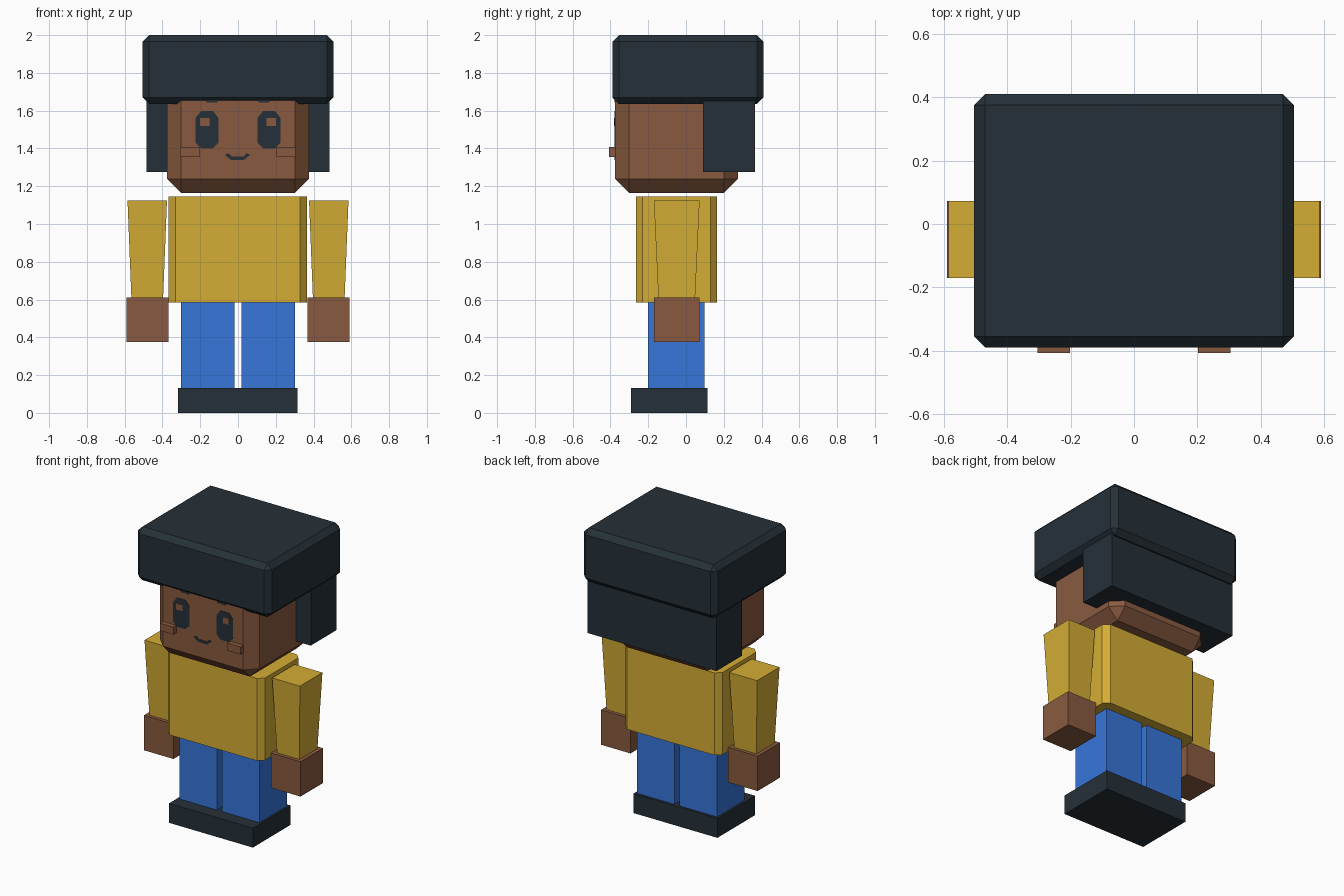
import bpy, bmesh

cube = bpy.data.objects.get("Cube")
if cube:
    bpy.data.objects.remove(cube, do_unlink=True)


def material(name, r, g, b):
    m = bpy.data.materials.new(name)
    m.use_nodes = True
    m.diffuse_color = (r, g, b, 1)
    m.node_tree.nodes["Principled BSDF"].inputs["Base Color"].default_value = (r, g, b, 1)
    return m


DARK = material("dark slate", 0.019, 0.030, 0.040)
SKIN = material("brown skin", 0.25, 0.102, 0.050)
YELLOW = material("mustard yellow", 0.66, 0.42, 0.036)
BLUE = material("denim blue", 0.038, 0.18, 0.70)


def finish(bm, name, mat):
    bmesh.ops.recalc_face_normals(bm, faces=bm.faces[:])
    mesh = bpy.data.meshes.new(name)
    bm.to_mesh(mesh)
    bm.free()
    mesh.materials.append(mat)
    ob = bpy.data.objects.new(name, mesh)
    bpy.context.collection.objects.link(ob)
    return ob


def box(name, mat, xs, ys, zs, bevel=0, upright_only=False, taper=1):
    """Box between ranges; taper scales the bottom about its centre."""
    bm = bmesh.new()
    bmesh.ops.create_cube(bm, size=1)
    for v in bm.verts:
        k = taper if v.co.z < 0 else 1
        for i, (lo, hi) in enumerate((xs, ys, zs)):
            s = k if i < 2 else 1
            v.co[i] = (lo + hi) / 2 + v.co[i] * (hi - lo) * s
    if bevel:
        edges = [e for e in bm.edges if not upright_only
                 or abs(e.verts[0].co.z - e.verts[1].co.z) > 0.01]
        bmesh.ops.bevel(bm, geom=edges, offset=bevel, segments=1,
                        affect='EDGES', profile=0.5)
    return finish(bm, name, mat)


def plate(name, mat, points, front, thick=0.006):
    """Thin plate from an x-z outline, its front at y = front."""
    bm = bmesh.new()
    face = bm.faces.new([bm.verts.new((x, front, z)) for x, z in points])
    new = bmesh.ops.extrude_face_region(bm, geom=[face])["geom"]
    for v in new:
        if isinstance(v, bmesh.types.BMVert):
            v.co.y += thick
    return finish(bm, name, mat)


def side_range(s, lo, hi):
    return tuple(sorted((s * lo, s * hi)))


def rect(s, x0, x1, z0, z1):
    return [(s * x0, z0), (s * x1, z0), (s * x1, z1), (s * x0, z1)]


# Head and hair
box("head", SKIN, (-0.375, 0.375), (-0.375, 0.275), (1.165, 1.9), 0.073)
box("hair_cap", DARK, (-0.505, 0.505), (-0.39, 0.41), (1.635, 2.0), 0.035)
box("hair_back", DARK, (-0.485, 0.485), (0.09, 0.365), (1.275, 1.75))

# Torso and shoes
box("shirt", YELLOW, (-0.367, 0.365), (-0.265, 0.165), (0.585, 1.145), 0.036, True)
box("shoes", DARK, (-0.317, 0.315), (-0.29, 0.115), (0, 0.132))

# Mouth
plate("mouth", DARK, [(-0.07, 1.366), (-0.05, 1.375), (-0.034, 1.358), (0.03, 1.358),
                      (0.046, 1.375), (0.064, 1.366), (0.032, 1.34), (-0.038, 1.34)],
      -0.378)

# Paired limbs and face details
for side, s in (("left", 1), ("right", -1)):
    box(side + "_leg", BLUE, side_range(s, 0.018, 0.302), (-0.2, 0.098), (0.13, 0.59))
    box(side + "_sleeve", YELLOW, side_range(s, 0.376, 0.585), (-0.17, 0.072),
        (0.6, 1.125), taper=0.8)
    box(side + "_hand", SKIN, side_range(s, 0.367, 0.59), (-0.17, 0.072), (0.375, 0.612))
    box(side + "_cheek", SKIN, side_range(s, 0.202, 0.304), (-0.407, -0.37), (1.356, 1.407))
    eye = [(0.132, 1.4), (0.196, 1.4), (0.226, 1.432), (0.226, 1.56),
           (0.196, 1.597), (0.132, 1.597), (0.102, 1.56), (0.102, 1.432)]
    plate(side + "_eye", DARK, [(s * x, z) for x, z in eye], -0.378)
    plate(side + "_eye_highlight", SKIN, rect(s, 0.152, 0.2, 1.518, 1.56), -0.38)
    plate(side + "_eyebrow", DARK, rect(s, 0.108, 0.168, 1.643, 1.68), -0.378)
